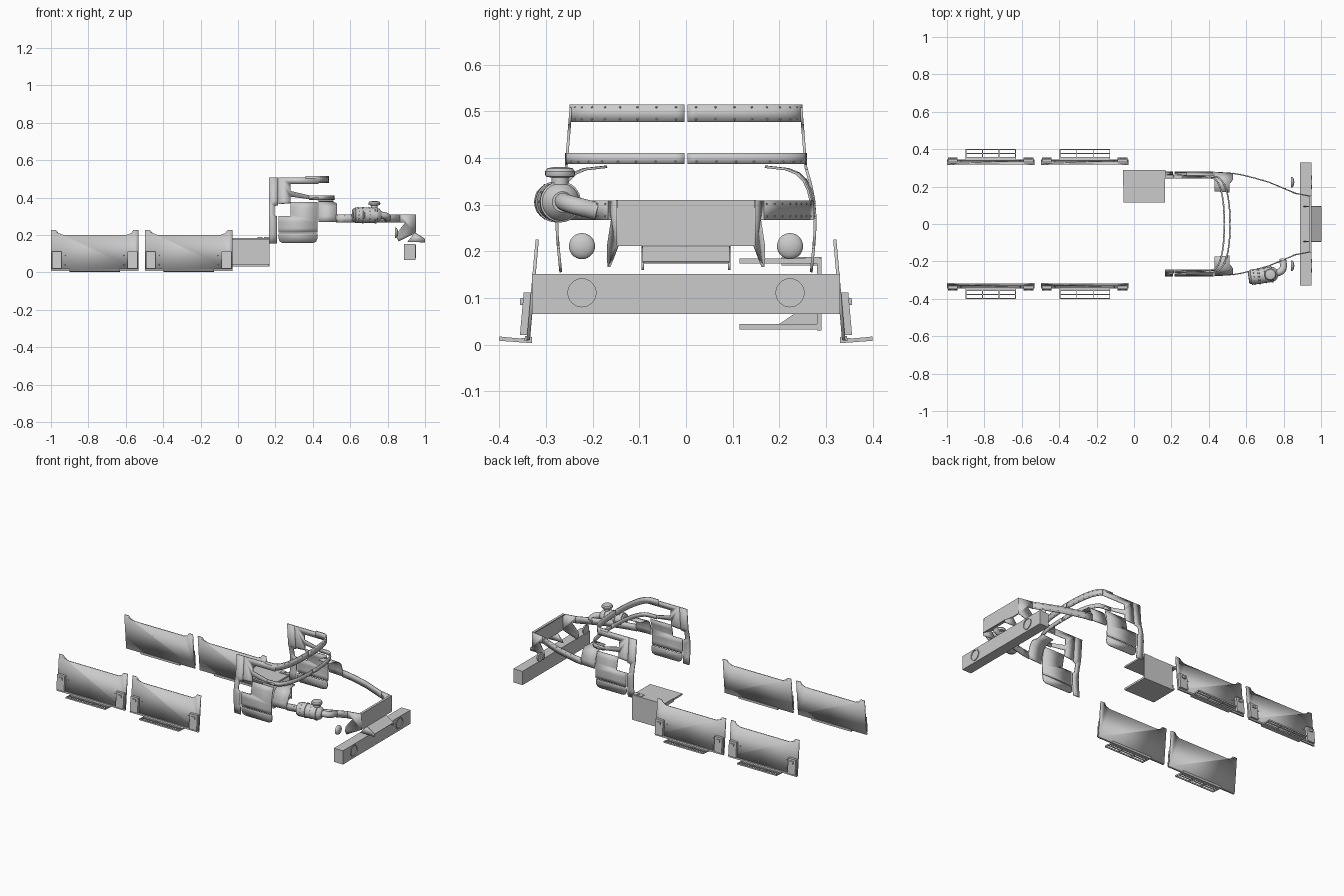
import bpy, bmesh, math
from mathutils import Vector

if "Cube" in bpy.data.objects:
    bpy.data.objects.remove(bpy.data.objects["Cube"])

def finish(name, bm, mirror=False, thick=0, smooth=None, offset=0):
    bmesh.ops.recalc_face_normals(bm, faces=bm.faces)
    me = bpy.data.meshes.new(name)
    bm.to_mesh(me); bm.free()
    ob = bpy.data.objects.new(name, me)
    bpy.context.collection.objects.link(ob)
    if smooth:
        bpy.ops.object.select_all(action='DESELECT')
        ob.select_set(True); bpy.context.view_layer.objects.active = ob
        bpy.ops.object.shade_smooth_by_angle(angle=math.radians(smooth))
    if thick:
        m = ob.modifiers.new("thickness", 'SOLIDIFY'); m.thickness = thick; m.offset = offset
    if mirror:
        m = ob.modifiers.new("mirror", 'MIRROR'); m.use_axis = (False, True, False)
        m.use_mirror_merge = False
    return ob

def lerp(table, t):
    for (a, u), (b, v) in zip(table, table[1:]):
        if t <= b:
            return u + (v - u) * (t - a) / (b - a)
    return table[-1][1]

def hexa(bm, x0, x1, quad):
    # prism along x from a (y, z) outline
    a = [bm.verts.new((x0, y, z)) for y, z in quad]
    b = [bm.verts.new((x1, y, z)) for y, z in quad]
    bm.faces.new(a); bm.faces.new(b[::-1])
    n = len(quad)
    for i in range(n):
        bm.faces.new((a[i], b[i], b[(i + 1) % n], a[(i + 1) % n]))

def prism(name, x0, x1, quad, mirror=False):
    bm = bmesh.new(); hexa(bm, x0, x1, quad)
    return finish(name, bm, mirror)

def box(name, x0, x1, y0, y1, z0, z1, mirror=False):
    return prism(name, x0, x1, [(y0, z0), (y1, z0), (y1, z1), (y0, z1)], mirror)

def plate(name, outline, yfunc, cuts=(), thick=.006):
    # sheet drawn in x-z and bent to y = yfunc(x, z)
    bm = bmesh.new()
    bm.faces.new([bm.verts.new((x, 0, z)) for x, z in outline])
    for z in cuts:
        bmesh.ops.bisect_plane(bm, geom=bm.verts[:] + bm.edges[:] + bm.faces[:],
                               plane_co=(0, 0, z), plane_no=(0, 0, 1))
    for v in bm.verts:
        v.co.y = yfunc(v.co.x, v.co.z)
    return finish(name, bm, True, thick, 30)

def strip(name, path, z0, z1, thick=.006):
    bm = bmesh.new()
    rows = [(bm.verts.new((x, y, z0)), bm.verts.new((x, y, z1))) for x, y in path]
    for (a, b), (c, d) in zip(rows, rows[1:]):
        bm.faces.new((a, c, d, b))
    return finish(name, bm, True, thick, 30)

def lathe(name, profile, loc, axis, n=24, mirror=False):
    # profile of (radius, height) turned round an axis
    bm = bmesh.new()
    q = Vector(axis).to_track_quat('Z', 'Y')
    rings = [[bm.verts.new(q @ Vector((r * math.cos(i * math.tau / n), r * math.sin(i * math.tau / n), h))
              + Vector(loc)) for i in range(n)] for r, h in profile]
    for a, b in zip(rings, rings[1:]):
        for i in range(n):
            bm.faces.new((a[i], a[(i + 1) % n], b[(i + 1) % n], b[i]))
    bmesh.ops.remove_doubles(bm, verts=bm.verts, dist=1e-5)
    for ring in (rings[0], rings[-1]):
        if ring[0].is_valid and all(v.is_valid for v in ring):
            bm.faces.new(ring)
    return finish(name, bm, mirror, smooth=35)

def dome(r, h, base=0.0, k=6):
    return [(r, base - .004)] + [(r * math.cos(i * math.pi / 2 / k), base + h * math.sin(i * math.pi / 2 / k))
                                 for i in range(k + 1)]

def rivets(name, points, r=.0025):
    bm = bmesh.new()
    for p in points:
        g = bmesh.ops.create_icosphere(bm, subdivisions=1, radius=r)
        bmesh.ops.translate(bm, verts=g['verts'], vec=p)
    return finish(name, bm, True)

# Slanted side skirts with corner brackets and folding steps
def skirt_y(z): return .338 - .019 * (z - .01) / .215
def slab(name, x0, x1, z0, z1, o0, o1):
    return prism(name, x0, x1, [(skirt_y(z0) + o0, z0), (skirt_y(z0) + o1, z0),
                                (skirt_y(z1) + o1, z1), (skirt_y(z1) + o0, z1)], True)
for tag, x in (("rear", -1.0), ("front", -.497)):
    plate(tag + "_skirt", [(x, .01), (x + .467, .01), (x + .467, .225), (x + .44, .225), (x + .43, .21),
          (x + .405, .2), (x + .065, .2), (x + .04, .21), (x + .027, .225), (x, .225)],
          lambda a, z: skirt_y(z), thick=.007)
    slab(tag + "_skirt_bottom_rail", x, x + .467, .008, .018, 0, .008)
    for i, bx in enumerate((x + .005, x + .41)):
        slab(f"{tag}_bracket_{i}", bx, bx + .052, .02, .112, .003, .019)
        slab(f"{tag}_bracket_latch_{i}", bx + .015, bx + .038, .085, .1, .019, .025)
    bm = bmesh.new()
    s0, s1 = x + .1, x + .37
    hexa(bm, s0, s1, [(.33, .003), (.358, .005), (.358, .013), (.33, .016)])
    hexa(bm, s0, s1, [(.395, .008), (.4, .008), (.4, .017), (.395, .017)])
    hexa(bm, s0, s1, [(.375, .009), (.379, .009), (.379, .015), (.375, .015)])
    for k in range(4):
        bx = s0 + k * (s1 - s0 - .005) / 3
        hexa(bm, bx, bx + .005, [(.355, .005), (.4, .008), (.4, .017), (.355, .013)])
    finish(tag + "_step", bm, True)
    rivets(tag + "_skirt_bolts", [(x + d, skirt_y(z) + .004, z) for d in (.075, .392) for z in (.04, .09)], .004)

# Open storage tray on one side
box("tray_top", -.055, .165, .115, .29, .174, .184)
box("tray_bottom", -.045, .165, .115, .29, .032, .044)
box("tray_outer_wall", -.03, .168, .281, .29, .03, .184)
prism("tray_gusset", -.045, -.03, [(.2, .044), (.235, .068), (.282, .068), (.282, .044)])
box("tray_rear_lip", -.06, -.053, .205, .29, .17, .188)
for i, x in enumerate((.105, .14)):
    box(f"tray_latch_{i}", x, x + .025, .255, .287, .182, .188)

# Cab sides
BODY = [(.15, .268), (.2, .273), (.235, .276), (.27, .277), (.31, .274), (.345, .267), (.38, .257), (.515, .246)]
CUTS = [z for z, y in BODY]
def body_y(x, z): return lerp(BODY, z)
plate("cab_rear_post", [(.165, .155), (.208, .155), (.208, .30), (.195, .305), (.195, .355), (.215, .36),
      (.215, .508), (.165, .508)], body_y, CUTS)
plate("cab_quarter_panel", [(.217, .365), (.28, .37), (.28, .405), (.43, .385), (.43, .4), (.28, .435),
      (.28, .472), (.43, .472), (.43, .508), (.217, .508)], body_y, CUTS)
plate("door_upper", [(.217, .212), (.424, .212), (.424, .375), (.282, .375), (.282, .30), (.217, .30)], body_y, CUTS)
plate("door_lower", [(.24, .157), (.4, .157), (.418, .164), (.424, .18), (.424, .207), (.217, .207),
      (.217, .18), (.224, .164)], body_y, CUTS)

# Curved windscreen bands, split at the middle
def arc(x0, x1, w, p=2.4, n=18):
    pts = [(x0 + (x1 - x0) * max(0, 1 - math.sin(t) ** p) ** (1 / p), max(.003, w * math.sin(t)))
           for t in (i * math.pi / 2 / n for i in range(n + 1))]
    return pts
upper, lower = arc(.41, .482, .246), arc(.425, .513, .254)
strip("upper_windscreen_band", upper + [(.36, .246)], .477, .515, .008)
strip("lower_windscreen_band", lower + [(.38, .255)], .387, .411, .008)
rivets("band_rivets", [(x + .004, y, z) for x, y in upper[1::2] for z in (.483, .509)] +
       [(x + .004, y, .392) for x, y in lower[1::2]])

# Scuttle shell curling inward over the bonnet sides
bm = bmesh.new()
CURL = [(.277, .27), (.275, .3), (.268, .33), (.258, .352), (.242, .367), (.22, .376), (.175, .381)]
rows = [(bm.verts.new((.43, y, z)), bm.verts.new((.528 if y > .23 else .51, y - .006, z))) for y, z in CURL]
for (a, b), (c, d) in zip(rows, rows[1:]):
    bm.faces.new((a, b, d, c))
finish("scuttle_shell", bm, True, .005, 40)

# Bonnet rails running to the nose
RAIL = [(.525, .271), (.58, .262), (.65, .244), (.72, .224), (.79, .195), (.87, .161)]
strip("bonnet_rail", RAIL, .267, .309, .006)
rivets("rail_rivets", [(.53 + i * .04, lerp(RAIL, .53 + i * .04) + .003, z) for i in range(9) for z in (.275, .302)])

# Nose: cheeks, front plate and sloped lower lip
plate("nose_cheek", [(.865, .267), (.895, .267), (.855, .215), (.85, .185), (.86, .166), (.95, .212),
      (.95, .309), (.865, .309)], lambda x, z: .163 - .2 * (x - .87), thick=.006)
box("nose_front_plate", .943, .95, -.15, .15, .211, .31)
box("nose_top_flange", .935, .95, -.15, .15, .304, .31)
bm = bmesh.new()
v = [bm.verts.new(p) for p in ((.945, -.093, .212), (.945, .093, .212), (1, .093, .176), (1, -.093, .176))]
bm.faces.new(v)
finish("nose_lower_lip", bm, thick=.005)
plate("nose_lip_side", [(.945, .212), (1, .176), (1, .16), (.905, .163)], lambda x, z: .093, thick=.005)

# Front beam with sunken lamps
beam = box("front_beam", .888, .95, -.33, .33, .066, .151)
for s in (-1, 1):
    cut = lathe(f"lamp_hole_cutter_{s}", [(.031, 0), (.031, .05)], (.925, s * .223, .111), (1, 0, 0), 32)
    cut.hide_render = True; cut.hide_viewport = False; cut.display_type = 'WIRE'
    m = beam.modifiers.new("hole", 'BOOLEAN'); m.operation = 'DIFFERENCE'; m.object = cut; m.solver = 'EXACT'
lathe("beam_lamp_ring", [(.030, -.02), (.030, .003), (.035, .003), (.035, -.002)], (.95, .223, .111), (1, 0, 0), 32, True)
lathe("beam_lamp_lens", dome(.029, .018), (.93, .223, .111), (1, 0, 0), 28, True)

# Headlamp lenses
lathe("headlamp_lens", dome(.028, .014), (.843, .223, .211), (1, 0, 0), 28, True)

# Air cleaner canister, cap and intake pipe
A, B = Vector((.612, -.287, .306)), Vector((.772, -.264, .306))
d = (B - A).normalized()
lathe("air_cleaner_canister", [(.028, 0), (.036, .004), (.036, .012), (.041, .014), (.041, .052), (.044, .053),
      (.044, .06), (.041, .061), (.041, .118), (.044, .119), (.044, .128), (.04, .13), (.034, .145), (.022, .155)],
      A, d, 32)
lathe("air_cleaner_cap", [(.018, 0), (.018, .03), (.03, .032), (.032, .037), (.032, .043), (.027, .05), (.012, .053)],
      A + d * .118 + Vector((0, 0, .022)), (0, 0, 1), 24)
up = d.cross(Vector((0, 0, 1)))
bm = bmesh.new()
for h in (.03, .09):
    for i in range(12):
        t = i * math.tau / 12
        g = bmesh.ops.create_icosphere(bm, subdivisions=1, radius=.0028)
        bmesh.ops.translate(bm, verts=g['verts'],
                            vec=A + d * h + (up * math.cos(t) + Vector((0, 0, 1)) * math.sin(t)) * .041)
finish("air_cleaner_rivets", bm)
cu = bpy.data.curves.new("intake_pipe", 'CURVE'); cu.dimensions = '3D'
cu.bevel_depth = .019; cu.bevel_resolution = 5; cu.use_fill_caps = True; cu.resolution_u = 8
sp = cu.splines.new('BEZIER'); sp.bezier_points.add(2)
for bp, p in zip(sp.bezier_points, ((.755, -.266, .308), (.793, -.245, .300), (.797, -.19, .286))):
    bp.co = p; bp.handle_left_type = bp.handle_right_type = 'AUTO'
bpy.context.collection.objects.link(bpy.data.objects.new("intake_pipe", cu))
